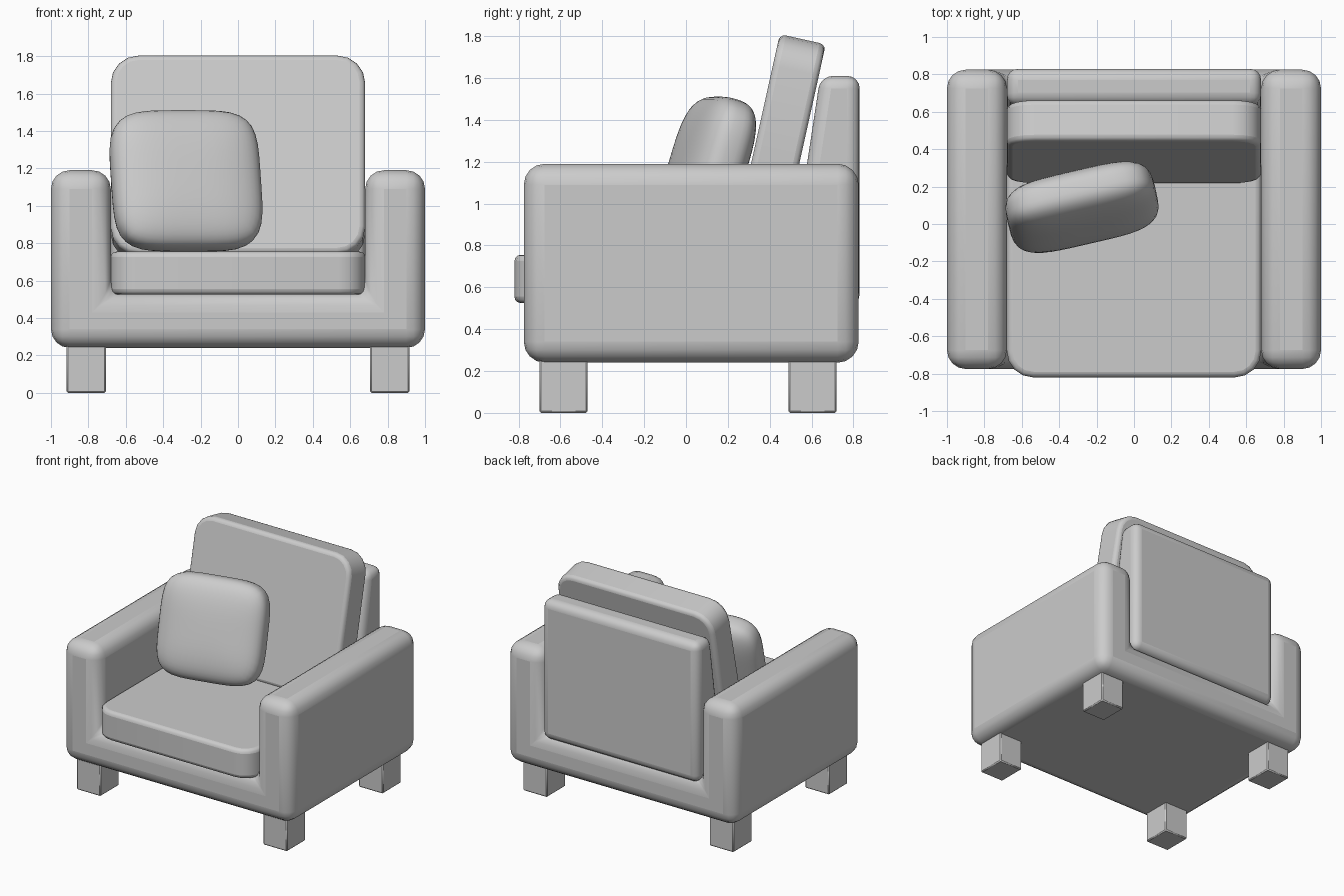
import bpy, bmesh
from math import radians
from mathutils import Vector

if "Cube" in bpy.data.objects:
    bpy.data.objects.remove(bpy.data.objects["Cube"])


def finish(name, bm, bevel=0.0, segments=3, angle=40):
    bmesh.ops.recalc_face_normals(bm, faces=bm.faces)
    me = bpy.data.meshes.new(name)
    bm.to_mesh(me)
    bm.free()
    ob = bpy.data.objects.new(name, me)
    bpy.context.collection.objects.link(ob)
    if bevel:
        m = ob.modifiers.new("Bevel", 'BEVEL')
        m.width, m.segments = bevel, segments
        m.limit_method, m.angle_limit = 'ANGLE', radians(35)
    bpy.ops.object.select_all(action='DESELECT')
    bpy.context.view_layer.objects.active = ob
    ob.select_set(True)
    bpy.ops.object.shade_smooth_by_angle(angle=radians(angle))
    return ob


def prism(name, points, extrude, bevel, segments=3):
    """Extrude a closed outline of 3D points."""
    bm = bmesh.new()
    face = bm.faces.new([bm.verts.new(p) for p in points])
    r = bmesh.ops.extrude_face_region(bm, geom=[face])
    verts = [g for g in r["geom"] if isinstance(g, bmesh.types.BMVert)]
    bmesh.ops.translate(bm, verts=verts, vec=extrude)
    return finish(name, bm, bevel, segments)


def box(name, size, loc, bevel, round_axis=None, radius=0.0, segments=3):
    """Box, optionally with large rounded corners about one axis."""
    bm = bmesh.new()
    bmesh.ops.create_cube(bm, size=1)
    bmesh.ops.scale(bm, verts=bm.verts, vec=size)
    if round_axis is not None:
        edges = [e for e in bm.edges
                 if abs((e.verts[0].co - e.verts[1].co)[round_axis]) > 1e-4]
        bmesh.ops.bevel(bm, geom=edges, offset=radius, segments=4,
                        profile=0.5, affect='EDGES')
    ob = finish(name, bm, bevel, segments)
    ob.location = loc
    return ob


# U-shaped base with both arms
u = [(-1, 0.24), (1, 0.24), (1, 1.19), (0.68, 1.19), (0.68, 0.53),
     (-0.68, 0.53), (-0.68, 1.19), (-1, 1.19)]
prism("base_and_arms", [(x, -0.775, z) for x, z in u], (0, 1.6, 0), 0.1, 4)

# Tapered back panel
back = [(0.475, 0.51), (0.83, 0.51), (0.83, 1.61), (0.642, 1.61)]
prism("back_panel", [(-0.68, y, z) for y, z in back], (1.36, 0, 0), 0.06, 4)

# Seat cushion
box("seat_cushion", (1.36, 1.42, 0.23), (0, -0.11, 0.64), 0.03, 2, 0.14)

# Leaning back cushion
cushion = box("back_cushion", (1.36, 0.225, 1.09), (0, 0.44, 1.253), 0.03, 1, 0.15)
cushion.rotation_euler = (radians(-12.5), 0, 0)

# Loose pillow: a soft superellipsoid
bm = bmesh.new()
bmesh.ops.create_cube(bm, size=2)
bmesh.ops.subdivide_edges(bm, edges=bm.edges[:], cuts=11, use_grid_fill=True)
for v in bm.verts:
    a, b, c = (abs(k) for k in v.co)
    n = ((a**4.5 + c**4.5) ** (3 / 4.5) + b**3) ** (-1 / 3)
    v.co = Vector((v.co.x * 0.405, v.co.y * 0.145, v.co.z * 0.385)) * n
pillow = finish("pillow", bm, angle=60)
pillow.location = (-0.278, 0.09, 1.133)
pillow.rotation_euler = (radians(-17), 0, radians(13))

# Four square legs
for side, sx in (("left", -1), ("right", 1)):
    for end, y in (("front", -0.585), ("back", 0.605)):
        box(f"{end}_{side}_leg", (0.21, 0.23, 0.26), (sx * 0.812, y, 0.13), 0.008, segments=1)
